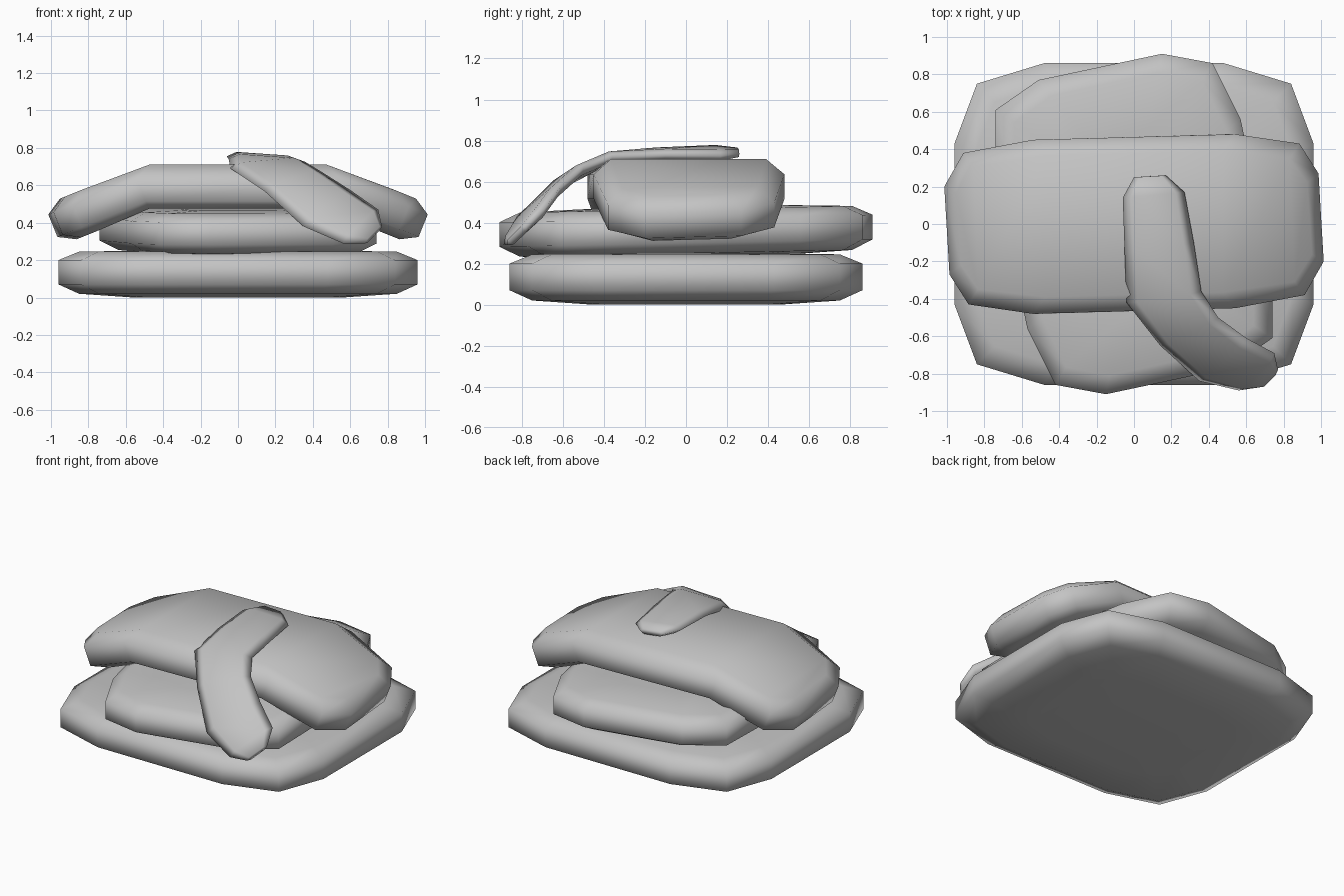
import bpy, bmesh, math
from mathutils import Vector

old = bpy.data.objects.get("Cube")
if old:
    bpy.data.objects.remove(old, do_unlink=True)

grey = bpy.data.materials.new("soft_grey")
grey.use_nodes = True
grey.diffuse_color = (0.55, 0.55, 0.55, 1)
grey.node_tree.nodes["Principled BSDF"].inputs["Base Color"].default_value = grey.diffuse_color


def finish(name, bm):
    bmesh.ops.recalc_face_normals(bm, faces=bm.faces)
    mesh = bpy.data.meshes.new(name)
    bm.to_mesh(mesh)
    bm.free()
    mesh.materials.append(grey)
    mesh.shade_smooth()
    obj = bpy.data.objects.new(name, mesh)
    bpy.context.collection.objects.link(obj)
    return obj


def bridge(bm, rings):
    """Join neighbouring closed rings with quads."""
    for a, b in zip(rings, rings[1:]):
        for i in range(len(a)):
            j = (i + 1) % len(a)
            bm.faces.new((a[i], a[j], b[j], b[i]))


def cushion(name, half, levels, deform):
    """Twelve-sided padded slab; the second half of the outline is the first turned round."""
    outline = half + [(-x, -y) for x, y in half]
    hx = max(abs(x) for x, y in outline)
    hy = max(abs(y) for x, y in outline)
    bm = bmesh.new()
    rings = []
    for inset, z in levels:
        sx, sy = 1 - inset / hx, 1 - inset / hy
        rings.append([bm.verts.new(deform(x * sx, y * sy, z)) for x, y in outline])
    bridge(bm, rings)
    # Caps are strips of quads, so they can bend across the width
    for ring in (rings[0], rings[-1]):
        for quad in ((3, 4, 5, 6), (2, 3, 6, 7), (1, 2, 7, 8), (0, 1, 8, 9), (0, 9, 10, 11)):
            bm.faces.new([ring[i] for i in quad])
    return finish(name, bm)


# Wide bottom cushion
cushion("bottom_cushion",
        [(-.84, -.75), (-.48, -.86), (.48, -.86), (.84, -.75), (.96, -.43), (.96, .43)],
        [(.4, 0), (.11, .02), (0, .07), (0, .20), (.11, .245), (.4, .25)],
        lambda x, y, z: (x, y, z))

# Turned middle cushion, slightly higher at the back
cushion("middle_cushion",
        [(-.42, -.86), (-.15, -.91), (.51, -.77), (.74, -.61), (.74, -.25), (.57, .56)],
        [(.4, .235), (.1, .25), (0, .30), (0, .42), (.1, .465), (.4, .475)],
        lambda x, y, z: (x, y, z + .02 * y))


def droop(x, y, z):
    """Bend both ends down beyond the middle span."""
    start, angle, mid = .48, math.radians(22), .59
    u, w = abs(x) - start, z
    if u <= 0:
        return x, y, mid + w
    px = start + u * math.cos(angle) + w * math.sin(angle)
    return math.copysign(px, x), y, mid + w * math.cos(angle) - u * math.sin(angle)


# Drooping top cushion
cushion("top_cushion",
        [(-.89, -.43), (-.52, -.48), (.52, -.45), (.92, -.38), (1.03, -.2), (1.0, .27)],
        [(.09, -.115), (0, -.065), (0, .065), (.09, .12)],
        droop)

# Folded strap: left and right edge points along its length
left = [(0, .25, .75), (-.06, .14, .755), (-.05, -.15, .74), (-.04, -.42, .69),
        (.14, -.65, .57), (.35, -.84, .38), (.56, -.89, .29), (.68, -.87, .29)]
right = [(.17, .26, .735), (.27, .17, .725), (.32, -.10, .73), (.36, -.36, .725),
         (.45, -.50, .67), (.60, -.61, .575), (.75, -.69, .47), (.77, -.78, .38)]
left, right = [Vector(p) for p in left], [Vector(p) for p in right]
mids = [(a + b) / 2 for a, b in zip(left, right)]
bm = bmesh.new()
rings = []
for i, (a, b) in enumerate(zip(left, right)):
    along = mids[min(i + 1, len(mids) - 1)] - mids[max(i - 1, 0)]
    up = along.cross(b - a).normalized()
    if up.z < 0:
        up.negate()
    thick = up * (.018 if i in (0, len(mids) - 1) else .028)
    c, d = a.lerp(b, .15), a.lerp(b, .85)
    rings.append([bm.verts.new(p) for p in (a, c + thick, d + thick, b, d - thick, c - thick)])
bridge(bm, rings)
for r in (rings[0], rings[-1]):
    bm.faces.new((r[0], r[1], r[5]))
    bm.faces.new((r[1], r[2], r[4], r[5]))
    bm.faces.new((r[2], r[3], r[4]))
finish("strap", bm)
